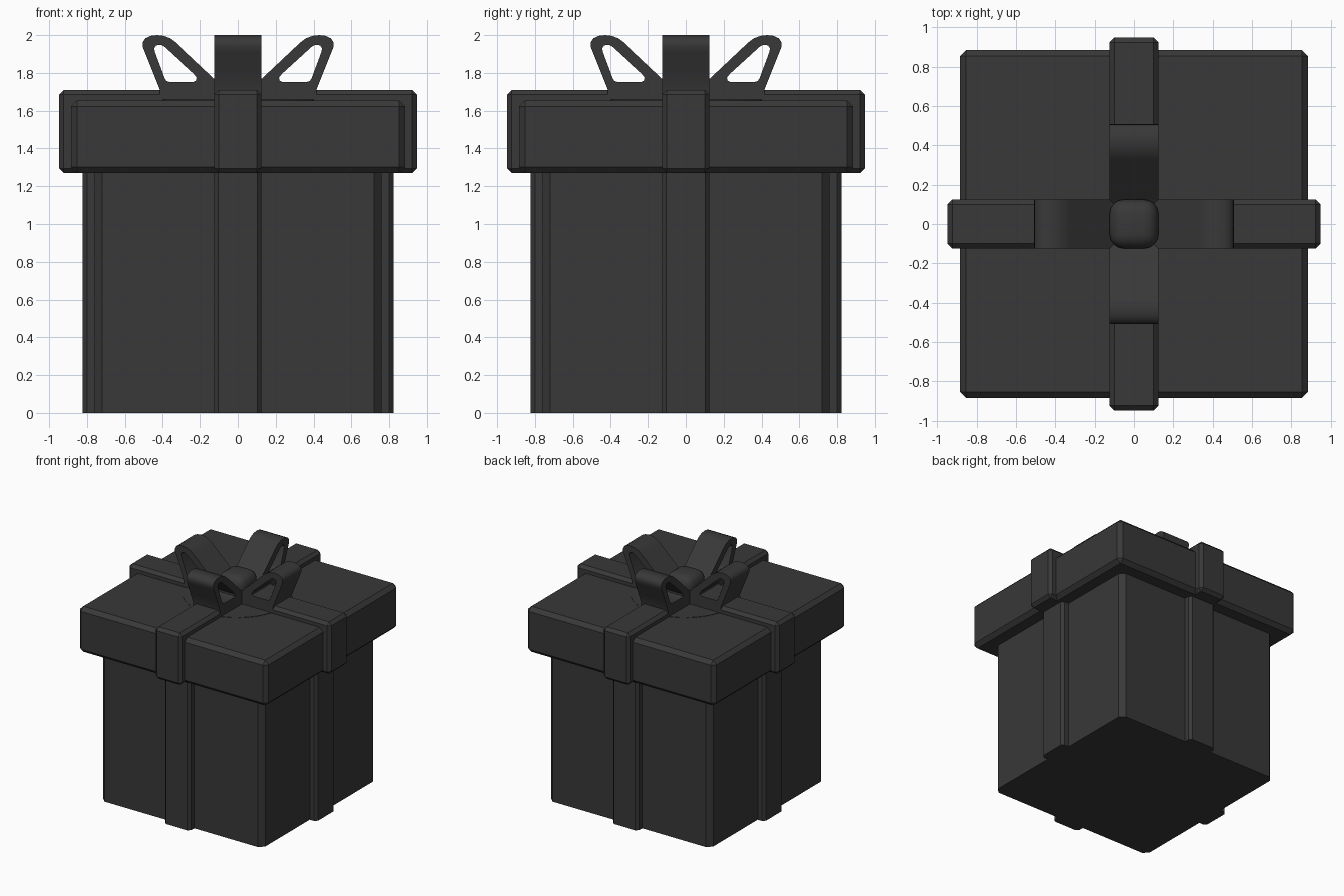
import bpy, bmesh
from math import radians, pi

if "Cube" in bpy.data.objects:
    bpy.data.objects.remove(bpy.data.objects["Cube"])

mat = bpy.data.materials.new("charcoal")
mat.diffuse_color = (0.04, 0.04, 0.04, 1)
mat.use_nodes = True
mat.node_tree.nodes["Principled BSDF"].inputs["Base Color"].default_value = mat.diffuse_color


def box(name, size, z0, z1, bevel=0.0, segments=1, vertical_only=False):
    """Box centred on the z axis with chamfered edges."""
    bm = bmesh.new()
    bmesh.ops.create_cube(bm, size=1)
    for v in bm.verts:
        v.co.x *= size[0]
        v.co.y *= size[1]
        v.co.z = z0 if v.co.z < 0 else z1
    edges = [e for e in bm.edges if not vertical_only
             or abs(e.verts[0].co.z - e.verts[1].co.z) > 0.01]
    bmesh.ops.bevel(bm, geom=edges, offset=bevel, segments=segments,
                    profile=0.5, affect='EDGES')
    me = bpy.data.meshes.new(name)
    bm.to_mesh(me)
    bm.free()
    me.materials.append(mat)
    ob = bpy.data.objects.new(name, me)
    bpy.context.collection.objects.link(ob)
    return ob


def smooth(ob, angle=35):
    bpy.ops.object.select_all(action='DESELECT')
    ob.select_set(True)
    bpy.context.view_layer.objects.active = ob
    bpy.ops.object.shade_smooth_by_angle(angle=radians(angle))


# Box and lid
box("box_body", (1.52, 1.52), 0, 1.28, 0.04, vertical_only=True)
box("lid", (1.77, 1.77), 1.27, 1.655, 0.032)

# Crossed ribbons around the box and the lid
for axis, (sx, sy) in {"x": (1, 0), "y": (0, 1)}.items():
    def dims(length):
        return (length, 0.25) if sx else (0.25, length)
    box("box_ribbon_" + axis, dims(1.645), 0, 1.28, 0.022, vertical_only=True)
    box("lid_ribbon_" + axis, dims(1.895), 1.27, 1.71, 0.025)

# Flat round base under the bow
bpy.ops.mesh.primitive_cylinder_add(vertices=48, radius=0.42, depth=0.02,
                                    location=(0, 0, 1.648))
base = bpy.context.object
base.name = "bow_base"
base.data.materials.append(mat)

# Bow loop: outer outline and hole in the x-z plane, extruded across the ribbon
outer = [(0.0, 1.652), (0.415, 1.652), (0.415, 1.71), (0.455, 1.81),
         (0.495, 1.91), (0.507, 1.94), (0.505, 1.963), (0.492, 1.983),
         (0.465, 1.996), (0.43, 2.0), (0.395, 1.996), (0.36, 1.983),
         (0.33, 1.961), (0.127, 1.77), (0.06, 1.72), (0.0, 1.71)]
hole = [(0.235, 1.752), (0.365, 1.752), (0.38, 1.757), (0.39, 1.772),
        (0.442, 1.912), (0.445, 1.93), (0.436, 1.944), (0.42, 1.949),
        (0.405, 1.947), (0.39, 1.938), (0.235, 1.797), (0.218, 1.776),
        (0.219, 1.76)]
curve = bpy.data.curves.new("bow_loop", 'CURVE')
curve.dimensions = '2D'
curve.fill_mode = 'BOTH'
curve.extrude = 0.125
for pts in (outer, hole):
    sp = curve.splines.new('POLY')
    sp.points.add(len(pts) - 1)
    for p, (x, z) in zip(sp.points, pts):
        p.co = (x, z, 0, 1)
    sp.use_cyclic_u = True
loop = bpy.data.objects.new("bow_loop", curve)
bpy.context.collection.objects.link(loop)
bpy.ops.object.select_all(action='DESELECT')
loop.select_set(True)
bpy.context.view_layer.objects.active = loop
bpy.ops.object.convert(target='MESH')
loop = bpy.context.object
bm = bmesh.new()
bm.from_mesh(loop.data)
bmesh.ops.remove_doubles(bm, verts=bm.verts, dist=1e-4)
bmesh.ops.recalc_face_normals(bm, faces=bm.faces)
bm.to_mesh(loop.data)
bm.free()
loop.data.materials.clear()
loop.data.materials.append(mat)
smooth(loop, 40)

# Four loops around the centre
loop.name = "bow_loop_0"
for i in range(4):
    ob = loop if i == 0 else loop.copy()
    if i:
        ob.name = "bow_loop_%d" % i
        bpy.context.collection.objects.link(ob)
    ob.rotation_euler = (pi / 2, 0, i * pi / 2)

# Rounded knot
smooth(box("bow_knot", (0.25, 0.25), 1.64, 1.86, 0.075, 4), 50)
